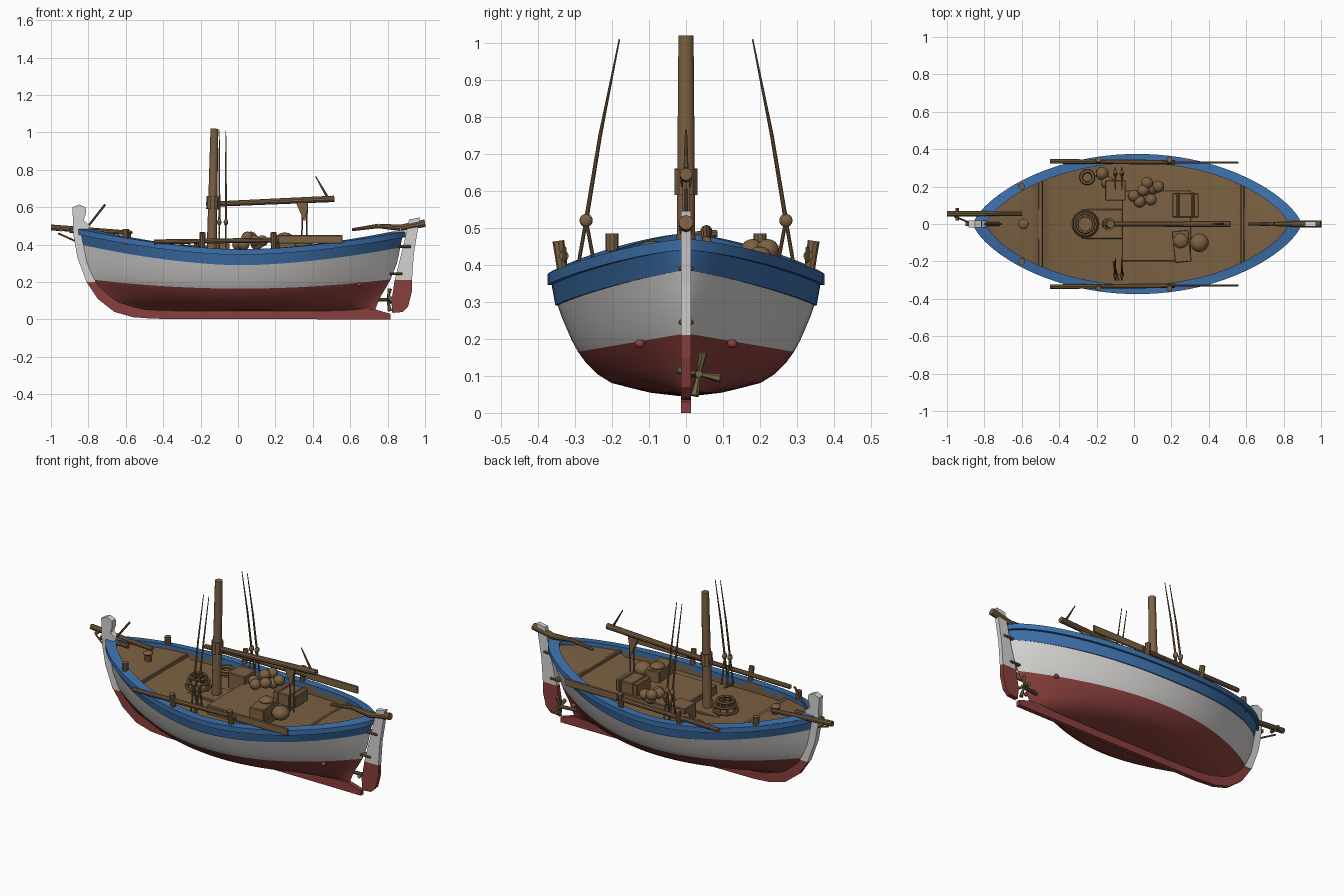
import bpy, bmesh, math
from mathutils import Vector

cube = bpy.data.objects.get("Cube")
if cube:
    bpy.data.objects.remove(cube, do_unlink=True)


def material(name, rgb):
    m = bpy.data.materials.new(name)
    m.use_nodes = True
    m.diffuse_color = (*rgb, 1)
    m.node_tree.nodes["Principled BSDF"].inputs["Base Color"].default_value = (*rgb, 1)
    return m


WOOD = material("brown wood", (0.20, 0.12, 0.055))
BLUE = material("blue paint", (0.045, 0.16, 0.40))
WHITE = material("white paint", (0.66, 0.65, 0.63))
RED = material("red paint", (0.25, 0.05, 0.045))
BRONZE = material("bronze", (0.17, 0.14, 0.06))


def finish(name, bm, mats, smooth=True):
    mesh = bpy.data.meshes.new(name)
    bm.to_mesh(mesh)
    bm.free()
    ob = bpy.data.objects.new(name, mesh)
    bpy.context.collection.objects.link(ob)
    for m in mats:
        mesh.materials.append(m)
    if smooth:
        bpy.ops.object.select_all(action='DESELECT')
        ob.select_set(True)
        bpy.context.view_layer.objects.active = ob
        bpy.ops.object.shade_smooth_by_angle(angle=math.radians(35))
    return ob


def rod(name, p, q, r1, r2=None, mat=WOOD, sides=10):
    p, q = Vector(p), Vector(q)
    bm = bmesh.new()
    bmesh.ops.create_cone(bm, cap_ends=True, segments=sides, radius1=r1,
                          radius2=r1 if r2 is None else r2, depth=(q - p).length)
    rot = (q - p).to_track_quat('Z', 'Y')
    for v in bm.verts:
        v.co = rot @ v.co + (p + q) / 2
    return finish(name, bm, [mat])


def box(name, c, size, mat=WOOD, turn=0, bevel=0.004):
    bm = bmesh.new()
    bmesh.ops.create_cube(bm, size=1)
    bmesh.ops.scale(bm, vec=size, verts=bm.verts)
    bmesh.ops.bevel(bm, geom=bm.edges[:], offset=bevel, segments=1, affect='EDGES')
    ob = finish(name, bm, [mat], False)
    ob.location, ob.rotation_euler.z = c, turn
    return ob


def ball(name, c, size, mat=WOOD):
    bm = bmesh.new()
    bmesh.ops.create_uvsphere(bm, u_segments=14, v_segments=8, radius=1)
    bmesh.ops.scale(bm, vec=size, verts=bm.verts)
    bmesh.ops.translate(bm, vec=c, verts=bm.verts)
    return finish(name, bm, [mat])


def ring(name, c, radius, thick):
    bpy.ops.mesh.primitive_torus_add(location=c, major_radius=radius, minor_radius=thick,
                                     major_segments=18, minor_segments=6)
    ob = bpy.context.object
    ob.name = name
    ob.data.materials.append(WOOD)
    bpy.ops.object.shade_smooth_by_angle()


def plate(name, outline, thick, mat):
    bm = bmesh.new()
    face = bm.faces.new([bm.verts.new((x, -thick / 2, z)) for x, z in outline])
    out = bmesh.ops.extrude_face_region(bm, geom=[face])["geom"]
    bmesh.ops.translate(bm, vec=(0, thick, 0), verts=[v for v in out if isinstance(v, bmesh.types.BMVert)])
    bmesh.ops.recalc_face_normals(bm, faces=bm.faces)
    return finish(name, bm, [mat], False)


def grid(name, rows, mats, row_mats=None):
    """Skin rows of points running bow to stern, mirrored across the centreline."""
    bm = bmesh.new()
    vs = [[bm.verts.new(p) for p in row] for row in rows]
    for j in range(len(rows) - 1):
        for i in range(len(rows[0]) - 1):
            f = bm.faces.new((vs[j][i], vs[j][i + 1], vs[j + 1][i + 1], vs[j + 1][i]))
            f.material_index = row_mats[j] if row_mats else 0
    ob = finish(name, bm, mats)
    ob.modifiers.new("mirror", 'MIRROR').use_axis = (False, True, False)
    return ob


def lerp_table(table, k):
    if k <= table[0][0]:
        return table[0][1]
    for (a, u), (b, v) in zip(table, table[1:]):
        if k <= b:
            return u + (v - u) * (k - a) / (b - a)
    return table[-1][1]


# Hull lines: end profiles, midship section and fullness by height
BOW = [(.045, -.56), (.1, -.69), (.2, -.785), (.3, -.825), (.49, -.85)]
STERN = [(.045, .73), (.12, .76), (.2, .81), (.3, .85), (.47, .885)]
MIDSHIP = [(.045, .014), (.055, .10), (.08, .20), (.105, .24), (.14, .275), (.18, .302), (.28, .345), (.375, .362)]
FULLNESS = [(.045, 1.3), (.165, 1.0), (.375, .7)]
T = [math.sin(math.pi / 2 * (i / 24 - 1)) for i in range(49)]


def sheer(t):
    return .375 + (.11 if t < 0 else .095) * abs(t) ** 1.7


def height(zone, f, t):
    levels = [.045, .165 + .05 * t * t, sheer(t) - .085, sheer(t)]
    return levels[zone] + (levels[zone + 1] - levels[zone]) * f


def hull_row(zone, f, swell=1.0):
    mid = height(zone, f, 0)
    x0, x1 = lerp_table(BOW, height(zone, f, -1)), lerp_table(STERN, height(zone, f, 1))
    w, p = lerp_table(MIDSHIP, mid) * swell, lerp_table(FULLNESS, mid)
    return [(x0 + (x1 - x0) * (t + 1) / 2, -w * max(0, 1 - t * t) ** p, height(zone, f, t)) for t in T]


rows = [hull_row(0, f) for f in (0, .08, .18, .3, .5, .75, 1)]
rows += [hull_row(1, f) for f in (.25, .5, .75, 1)]
rows += [hull_row(2, f, 1.018) for f in (0, .5, 1)]
grid("hull", rows, [RED, WHITE, BLUE], [0] * 6 + [1] * 4 + [2] * 3)

# Gunwale rail and deck inside it
edge = hull_row(2, 1)


def offset(sx, sy, dz):
    return [(.017 + (x - .017) * sx, y * sy, z + dz) for x, y, z in edge]


outer, inner = (1.012, 1.035), (.93, .9)
grid("gunwale_rail", [offset(*outer, -.03), offset(*outer, 0), offset(*inner, 0),
                      offset(*inner, -.03), offset(*outer, -.03)], [BLUE])
deck = [(x, y, z - (.055 if -.5 < x < .58 else .025)) for x, y, z in offset(*inner, 0)]
grid("deck", [offset(*inner, -.005), deck, [(x, 0, z + .006) for x, y, z in deck]], [WOOD])
box("fore_deck_beam", (-.5, 0, .392), (.025, .50, .025))
box("aft_deck_beam", (.58, 0, .40), (.02, .44, .02))
box("hatch", (.12, -.01, .345), (.37, .38, .06))
box("mast_step", (-.22, 0, .33), (.34, .16, .03))

# Stem, keel and rudder
plate("stem", [(-.885, .6), (-.88, .45), (-.858, .33), (-.81, .2), (-.76, .2), (-.81, .35), (-.82, .45),
               (-.79, .5), (-.825, .53), (-.812, .57), (-.815, .6), (-.85, .615)], .036, WHITE)
plate("keel", [(-.81, .2), (-.75, .11), (-.66, .04), (-.56, .012), (-.45, .004), (.815, 0), (.815, .03),
               (.73, .055), (-.5, .06), (-.65, .1), (-.72, .17), (-.76, .2)], .026, RED)
plate("rudder_top", [(.838, .21), (.93, .21), (.94, .35), (.972, .545), (.915, .535), (.89, .42)], .026, WHITE)
plate("rudder_blade", [(.838, .21), (.82, .1), (.825, .035), (.88, .04), (.91, .07), (.93, .15), (.93, .21)], .026, RED)
for x, z in ((.845, .245), (.89, .39)):
    box("rudder_hinge", (x, 0, z), (.07, .04, .014), WOOD)
tiller = [(.61, 0, .48), (.75, 0, .5), (.87, 0, .49), (1, 0, .515)]
for p, q, a, b in zip(tiller, tiller[1:], (.008, .012, .017), (.012, .017, .02)):
    rod("tiller", p, q, a, b)

# Propeller and hull fittings
rod("propeller_shaft", (.70, .02, .105), (.815, .035, .105), .01, mat=BRONZE)
for k in range(4):
    a = math.pi / 2 * k + .2
    c = Vector((.80, .035, .105))
    rod("propeller_blade", c, c + Vector((.012, .06 * math.sin(a), .06 * math.cos(a))), .005, .012, BRONZE, 6)
for s in (-1, 1):
    ball("hull_boss", (.65, s * .125, .187), (.014, .014, .012), RED)

# Mast, boom and rigging
rod("mast", (-.142, 0, .32), (-.126, 0, 1.02), .027, .021, sides=14)
rod("boom", (-.17, 0, .615), (.515, 0, .645), .014, .017)
rod("boom_collar", (-.137, 0, .59), (-.134, 0, .66), .033, .033)
rod("boom_peg", (.415, 0, .765), (.475, 0, .66), .003, .007)
plate("boom_bracket", [(.31, .625), (.375, .63), (.36, .53), (.35, .53)], .02, WOOD)
for x in (.345, .37):
    rod("boom_tackle", (x, 0, .62), (x - .005, 0, .37), .004)
for s in (-1, 1):
    for x in (-.1, -.065):
        top, block = (x, s * .18, 1.01), (x, s * .27, .52)
        rod("shroud", block, (x, s * .232, .75), .006, .005)
        rod("shroud", (x, s * .232, .75), top, .005, .002)
        ball("shroud_block", block, (.012, .018, .018))
        for y in (.24, .298):
            rod("shroud_lanyard", (x, s * y, .36), block, .005)

    # Oars along the rails, with posts and bollards
    rod("oar_shaft", (-.45, s * .335, .415), (.22, s * .33, .425), .013)
    box("oar_blade", (.37, s * .328, .428), (.38, .011, .045))
    for x in (-.19, .19):
        rod("oar_post", (x, s * .33, .36), (x, s * .345, .465), .014, .016, sides=8)
    rod("bollard", (-.6, s * .2, .40), (-.6, s * .2, .485), .017, .018)
rod("mooring_post", (-.59, 0, .40), (-.59, 0, .465), .02)
ball("mooring_post_cap", (-.59, 0, .465), (.028, .028, .013))

# Bow spars
rod("bowsprit", (-1, .055, .492), (-.6, .055, .465), .016, .012)
rod("bowsprit_pin", (-.945, .02, .48), (-.945, .085, .485), .01)
rod("bow_brace", (-.96, .04, .46), (-.86, 0, .415), .005)
rod("bow_crossbar", (-.9, 0, .475), (-.72, 0, .47), .012)
rod("bow_boathook", (-.8, 0, .50), (-.71, 0, .615), .006)

# Windlass basket ahead of the mast
for z, r in ((.36, .065), (.39, .058), (.415, .045)):
    ring("windlass_ring", (-.26, 0, z), r, .008)
for k in range(8):
    a = math.tau * k / 8
    rod("windlass_rib", (-.26 + .066 * math.cos(a), .066 * math.sin(a), .335),
        (-.26 + .04 * math.cos(a), .04 * math.sin(a), .42), .007, sides=6)

# Deck cargo
box("small_chest", (-.1, .18, .37), (.11, .11, .10))
box("aft_crate", (.275, .1, .405), (.14, .13, .07))
box("side_crate", (.255, -.12, .405), (.09, .17, .07), turn=.1)
for x in (.235, .315):
    box("crate_strap", (x, .1, .407), (.015, .138, .075))
ball("large_sack", (.35, -.10, .40), (.05, .05, .04))
ball("sack", (.25, -.09, .445), (.04, .04, .02))
for i, (x, y) in enumerate([(.03, .12), (.09, .13), (.05, .18), (.1, .19), (.13, .2), (.07, .22), (.0, .15)]):
    ball("round_cargo", (x, y, .40 + .02 * (i % 3)), (.032, .032, .03))
for x, y in ((-.17, .27), (-.14, .22)):
    ball("net_float", (x, y, .36), (.035, .035, .035))
for z in (.335, .35, .365):
    ring("rope_coil", (-.25, .25, z), .033, .01)
rod("fish_spear", (-.09, -.3, .35), (-.11, -.2, .37), .012, .005)
